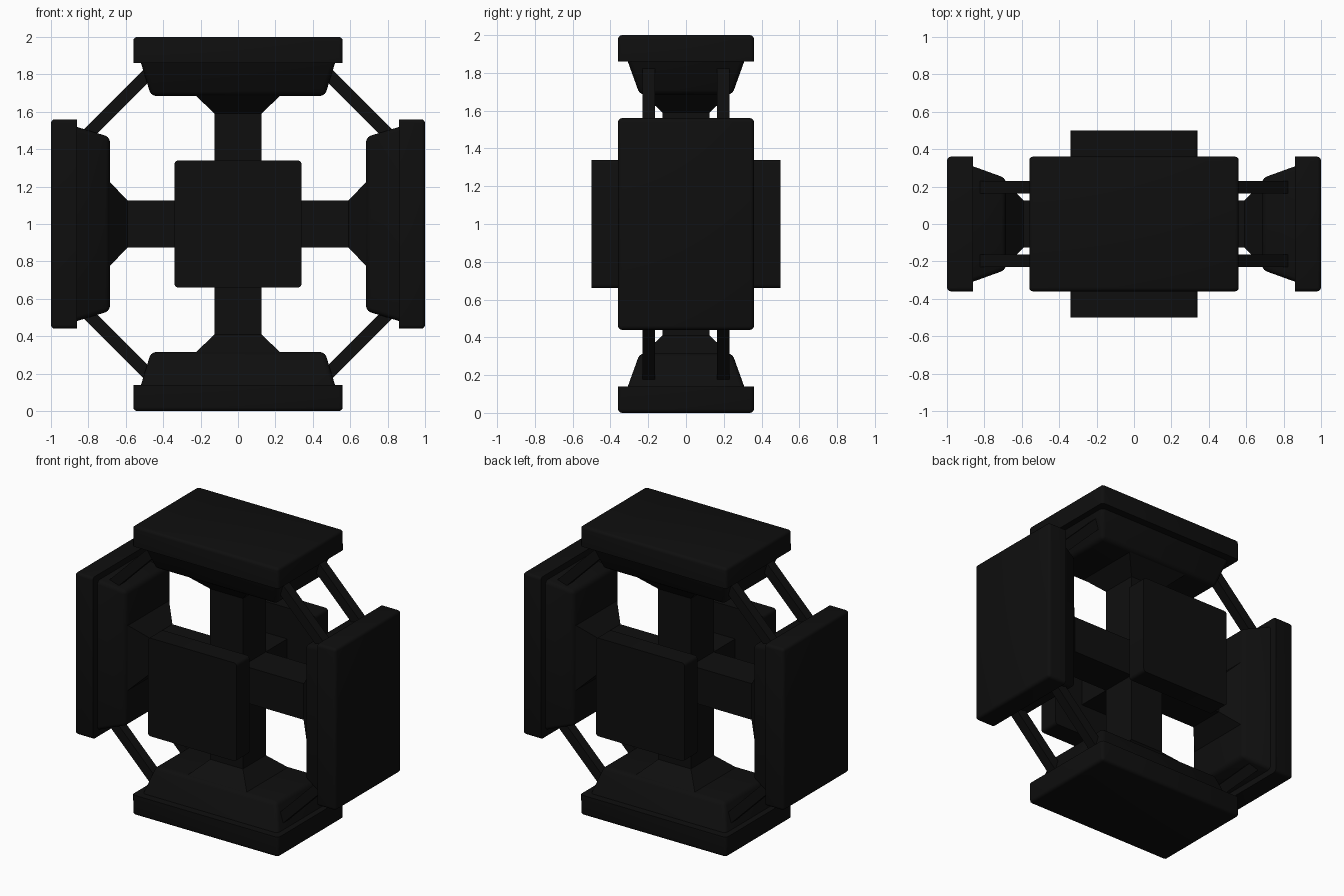
import bpy, bmesh, math
from mathutils import Matrix, Vector

if "Cube" in bpy.data.objects:
    bpy.data.objects.remove(bpy.data.objects["Cube"])

black = bpy.data.materials.new("matte_black")
black.diffuse_color = (0.0045, 0.0045, 0.0045, 1)
black.use_nodes = True
black.node_tree.nodes["Principled BSDF"].inputs["Base Color"].default_value = black.diffuse_color
CENTRE = Matrix.Translation((0, 0, 1))


def block(name, low, high, z0, z1, matrix, bevel=0.0, rule=None):
    """Tapered box: half sizes low at z0 and high at z1, with rule-picked rounded edges."""
    bm = bmesh.new()
    rings = []
    for (hx, hy), z in ((low, z0), (high, z1)):
        rings.append([bm.verts.new((sx * hx, sy * hy, z))
                      for sx, sy in ((-1, -1), (1, -1), (1, 1), (-1, 1))])
    a, b = rings
    bm.faces.new(a[::-1])
    bm.faces.new(b)
    for i in range(4):
        j = (i + 1) % 4
        bm.faces.new((a[i], a[j], b[j], b[i]))
    if bevel:
        edges = [e for e in bm.edges if rule(*(v.co.z for v in e.verts))]
        bmesh.ops.bevel(bm, geom=edges, offset=bevel, segments=3,
                        profile=0.5, affect='EDGES')
    bmesh.ops.recalc_face_normals(bm, faces=bm.faces)
    mesh = bpy.data.meshes.new(name)
    bm.to_mesh(mesh)
    bm.free()
    mesh.materials.append(black)
    obj = bpy.data.objects.new(name, mesh)
    obj.matrix_world = matrix
    bpy.context.collection.objects.link(obj)
    bpy.ops.object.select_all(action='DESELECT')
    obj.select_set(True)
    bpy.context.view_layer.objects.active = obj
    bpy.ops.object.shade_smooth_by_angle(angle=math.radians(35))
    return obj


# Four arms around the y axis, each ending in a wide pad
for i, side in enumerate(("top", "right", "bottom", "left")):
    m = CENTRE @ Matrix.Rotation(i * math.pi / 2, 4, 'Y')
    block(side + "_arm", (0.125, 0.125), (0.125, 0.125), 0, 0.62, m)
    block(side + "_collar", (0.125, 0.125), (0.23, 0.23), 0.59, 0.69, m)
    block(side + "_pad_base", (0.465, 0.245), (0.52, 0.31), 0.685, 0.865, m,
          0.025, lambda p, q: min(p, q) < 0.7)
    block(side + "_pad", (0.56, 0.36), (0.56, 0.36), 0.86, 1.0, m,
          0.02, lambda p, q: max(p, q) > 0.9)

    # Pair of diagonal struts to the next pad
    d = CENTRE @ Matrix.Rotation((i + 0.5) * math.pi / 2, 4, 'Y')
    for y, end in ((-0.197, "front"), (0.197, "back")):
        strut = d @ Matrix.Translation(Vector((0, y, 0.907))) @ Matrix.Rotation(math.pi / 2, 4, 'Y')
        block(f"{side}_{end}_strut", (0.033, 0.033), (0.033, 0.033), -0.28, 0.28, strut)

# Short front and back arms with square plates
for end, angle in (("front", math.pi / 2), ("back", -math.pi / 2)):
    m = CENTRE @ Matrix.Rotation(angle, 4, 'X')
    block(end + "_arm", (0.125, 0.125), (0.125, 0.125), 0, 0.37, m)
    block(end + "_plate", (0.34, 0.34), (0.34, 0.34), 0.36, 0.5, m,
          0.02, lambda p, q: abs(p - q) > 0.1)
